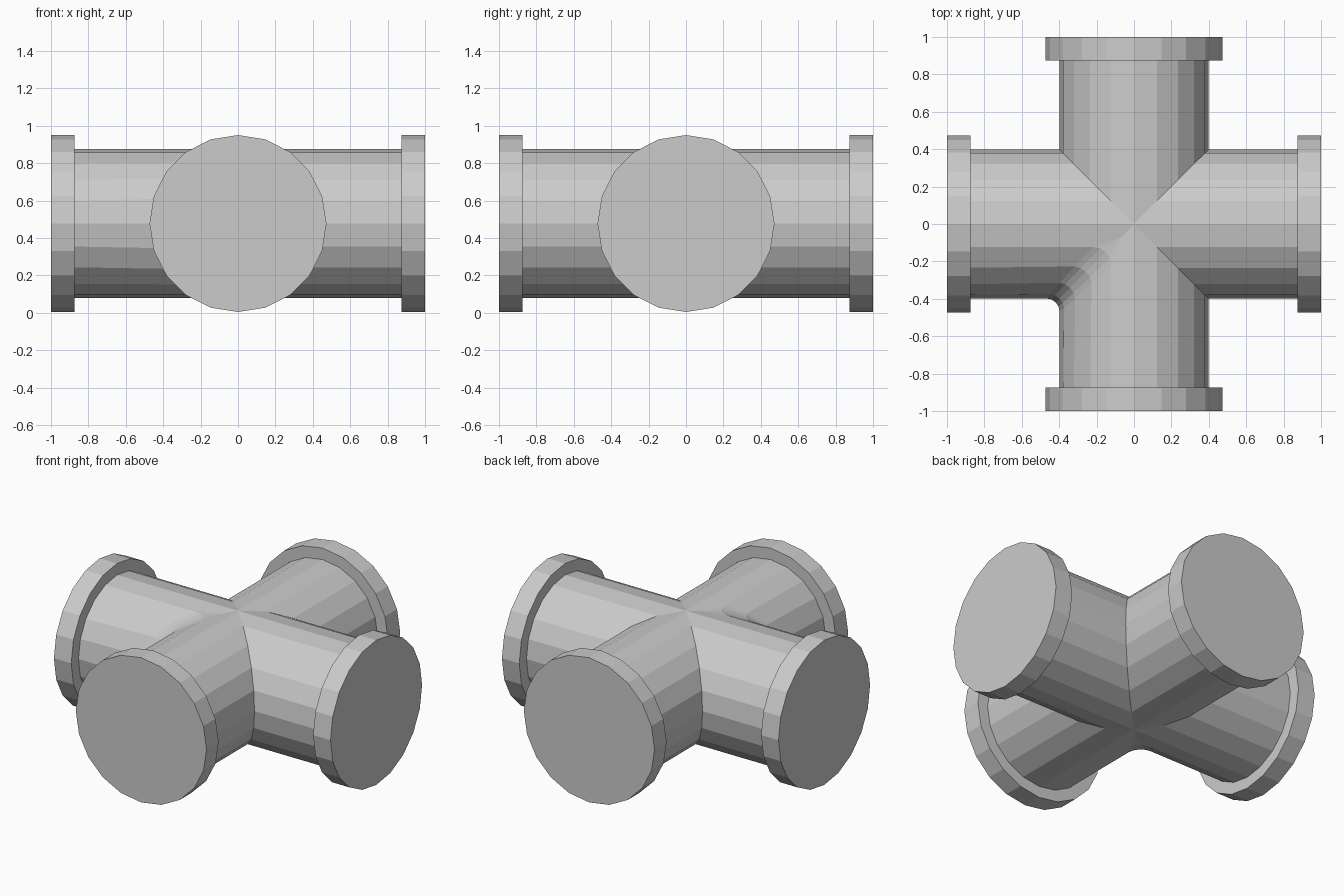
import bpy, bmesh
from math import sin, cos, pi

if "Cube" in bpy.data.objects:
    bpy.data.objects.remove(bpy.data.objects["Cube"])

N, ZC = 20, 0.477            # sides, axis height
R, RF = 0.398, 0.473         # pipe and flange radius
X0, X1 = 0.875, 1.0          # flange start and arm end

bm = bmesh.new()


def ring(k, radius, dist):
    """Ring of points around arm k; dist None gives the mitred joint."""
    c, s = round(cos(k * pi / 2)), round(sin(k * pi / 2))
    out = []
    for i in range(N):
        a = 2 * pi * i / N
        v, z = radius * cos(a), radius * sin(a)
        u = abs(v) if dist is None else dist
        out.append(bm.verts.new((u * c - v * s, u * s + v * c, z + ZC)))
    return out


# four arms, each mitred at the centre with a flange and cap outside
for k in range(4):
    rings = [ring(k, R, None), ring(k, R, X0), ring(k, RF, X0), ring(k, RF, X1)]
    for a, b in zip(rings, rings[1:]):
        for i in range(N):
            j = (i + 1) % N
            bm.faces.new((a[i], a[j], b[j], b[i]))
    bm.faces.new(rings[-1])
bmesh.ops.remove_doubles(bm, verts=bm.verts, dist=1e-4)
bmesh.ops.recalc_face_normals(bm, faces=bm.faces)

# rounded weld in one corner between two arms
seam = [e for e in bm.edges
        if all(abs(v.co.x - v.co.y) < 1e-4 and v.co.x < -0.1 for v in e.verts)]
bmesh.ops.bevel(bm, geom=seam, offset=0.07, offset_type='OFFSET', segments=4,
                profile=0.5, affect='EDGES', clamp_overlap=False)

mesh = bpy.data.meshes.new("pipe_cross")
bm.to_mesh(mesh)
bm.free()
bpy.context.collection.objects.link(bpy.data.objects.new("pipe_cross", mesh))
